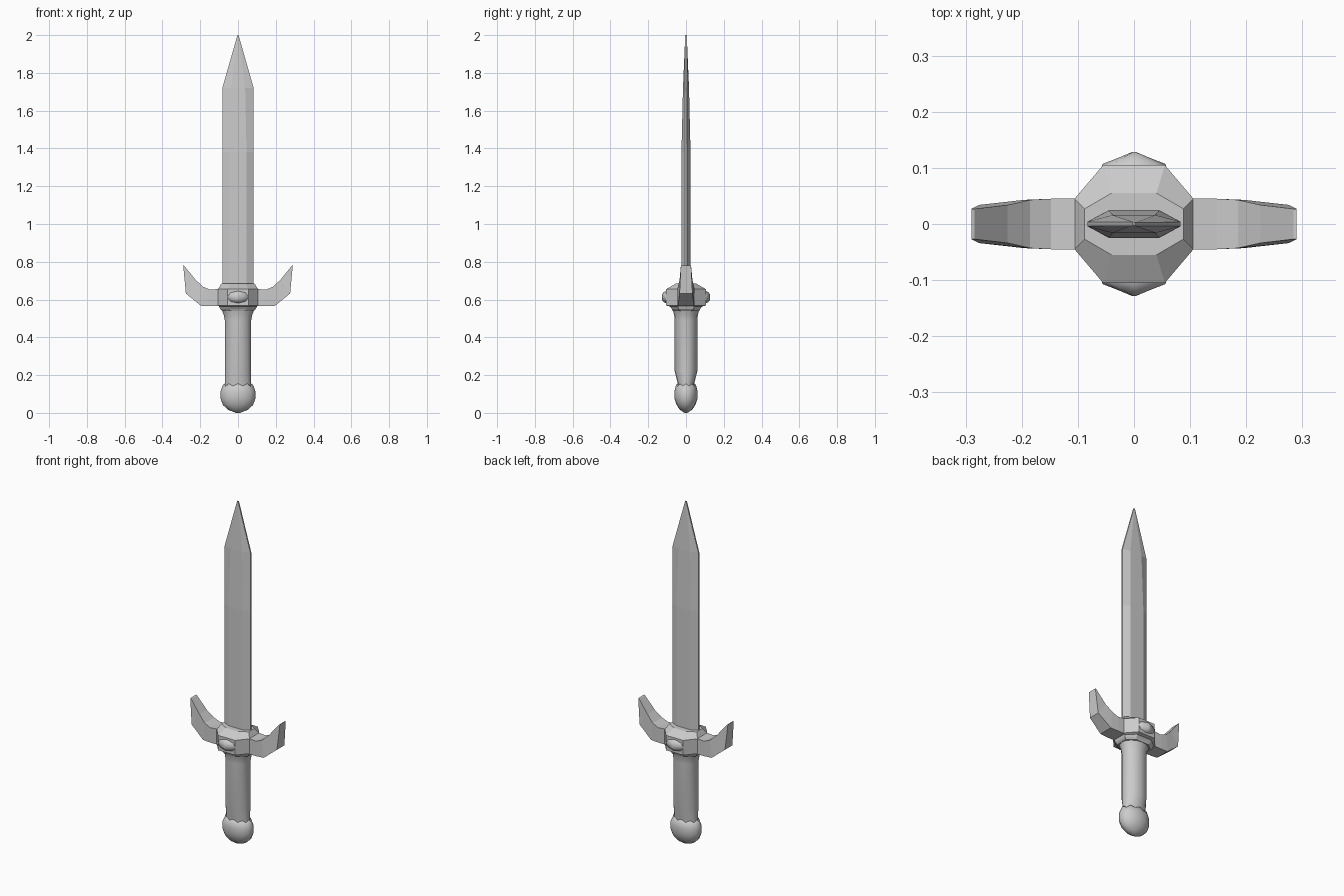
import bpy, bmesh, math

cube = bpy.data.objects.get("Cube")
if cube:
    bpy.data.objects.remove(cube)

metal = bpy.data.materials.new("plain grey")
metal.use_nodes = True
GREY = (0.6, 0.6, 0.6, 1)
metal.diffuse_color = GREY
metal.node_tree.nodes["Principled BSDF"].inputs["Base Color"].default_value = GREY


def loft(name, rings, smooth=False):
    """Skin a stack of equal-length point rings and cap both ends."""
    bm = bmesh.new()
    rows = [[bm.verts.new(p) for p in ring] for ring in rings]
    n = len(rows[0])
    for low, high in zip(rows, rows[1:]):
        for i in range(n):
            j = (i + 1) % n
            bm.faces.new((low[i], low[j], high[j], high[i]))
    bm.faces.new(rows[0][::-1])
    bm.faces.new(rows[-1])
    bmesh.ops.recalc_face_normals(bm, faces=bm.faces)
    mesh = bpy.data.meshes.new(name)
    bm.to_mesh(mesh)
    bm.free()
    obj = bpy.data.objects.new(name, mesh)
    bpy.context.collection.objects.link(obj)
    mesh.materials.append(metal)
    if smooth:
        bpy.ops.object.select_all(action="DESELECT")
        obj.select_set(True)
        bpy.context.view_layer.objects.active = obj
        bpy.ops.object.shade_smooth_by_angle(angle=math.radians(50))
    return obj


def oval(rx, ry, z, sides=16, wave=0):
    angles = [math.tau * i / sides for i in range(sides)]
    return [(rx * math.cos(a), ry * math.sin(a), z + wave * (-1) ** i)
            for i, a in enumerate(angles)]


def octagon(x1, y1, x2, y2, z):
    """Side corners at x1, y1 and front/back corners at x2, y2."""
    quarter = [(x1, y1), (x2, y2)]
    pts = quarter + [(-x, y) for x, y in quarter[::-1]]
    pts += [(-x, -y) for x, y in pts]
    return [(x, y, z) for x, y in pts]


# Blade: bevelled section that thins and then comes to a point
loft("blade", [octagon(w, 0.004, flat, t, z) for w, flat, t, z in (
    (0.083, 0.045, 0.025, 0.62), (0.083, 0.045, 0.024, 1.38),
    (0.083, 0.038, 0.016, 1.72), (0.003, 0.001, 0.002, 2.0))])

# Guard block with chamfered top and a stepped underside
loft("guard_block", [octagon(*r) for r in (
    (0.085, 0.035, 0.04, 0.07, 0.54), (0.095, 0.04, 0.045, 0.075, 0.55),
    (0.1, 0.042, 0.05, 0.085, 0.563), (0.106, 0.045, 0.055, 0.105, 0.568),
    (0.106, 0.045, 0.055, 0.105, 0.655), (0.088, 0.027, 0.04, 0.055, 0.684))])

# Upswept guard arms and the studs on the front and back
ARM = ((0.08, 0.565, 0.08, 0.658, 0.045), (0.148, 0.565, 0.148, 0.652, 0.045),
       (0.196, 0.567, 0.185, 0.668, 0.043), (0.276, 0.632, 0.225, 0.705, 0.034),
       (0.29, 0.78, 0.284, 0.778, 0.027))
STUD = ((0.09, 0.062, 0.036), (0.107, 0.056, 0.032), (0.118, 0.028, 0.026),
        (0.128, 0.004, 0.014))
for side, arm, stud in ((1, "left_guard_arm", "back_stud"),
                        (-1, "right_guard_arm", "front_stud")):
    loft(arm, [[(side * xb, -t, zb), (side * xb, t, zb),
                (side * xt, t, zt), (side * xt, -t, zt)]
               for xb, zb, xt, zt, t in ARM])
    loft(stud, [[(x, side * y, z + 0.613) for x, z, _ in oval(rx, rz, 0, 8)]
                for y, rx, rz in STUD], smooth=True)

# Grip: oval handle flared below the guard and pinched at the pommel
loft("grip", [oval(*r) for r in (
    (0.07, 0.045, 0.12), (0.07, 0.045, 0.16), (0.07, 0.06, 0.22),
    (0.07, 0.06, 0.49), (0.076, 0.063, 0.52), (0.086, 0.07, 0.546))], smooth=True)

# Pommel: flattened knob with a scalloped rim
loft("pommel", [oval(*r) for r in (
    (0.01, 0.008, 0.0), (0.052, 0.032, 0.016), (0.08, 0.05, 0.042),
    (0.092, 0.061, 0.075), (0.092, 0.061, 0.115), (0.08, 0.053, 0.142, 16, 0.006),
    (0.068, 0.044, 0.15, 16, 0.006))], smooth=True)
